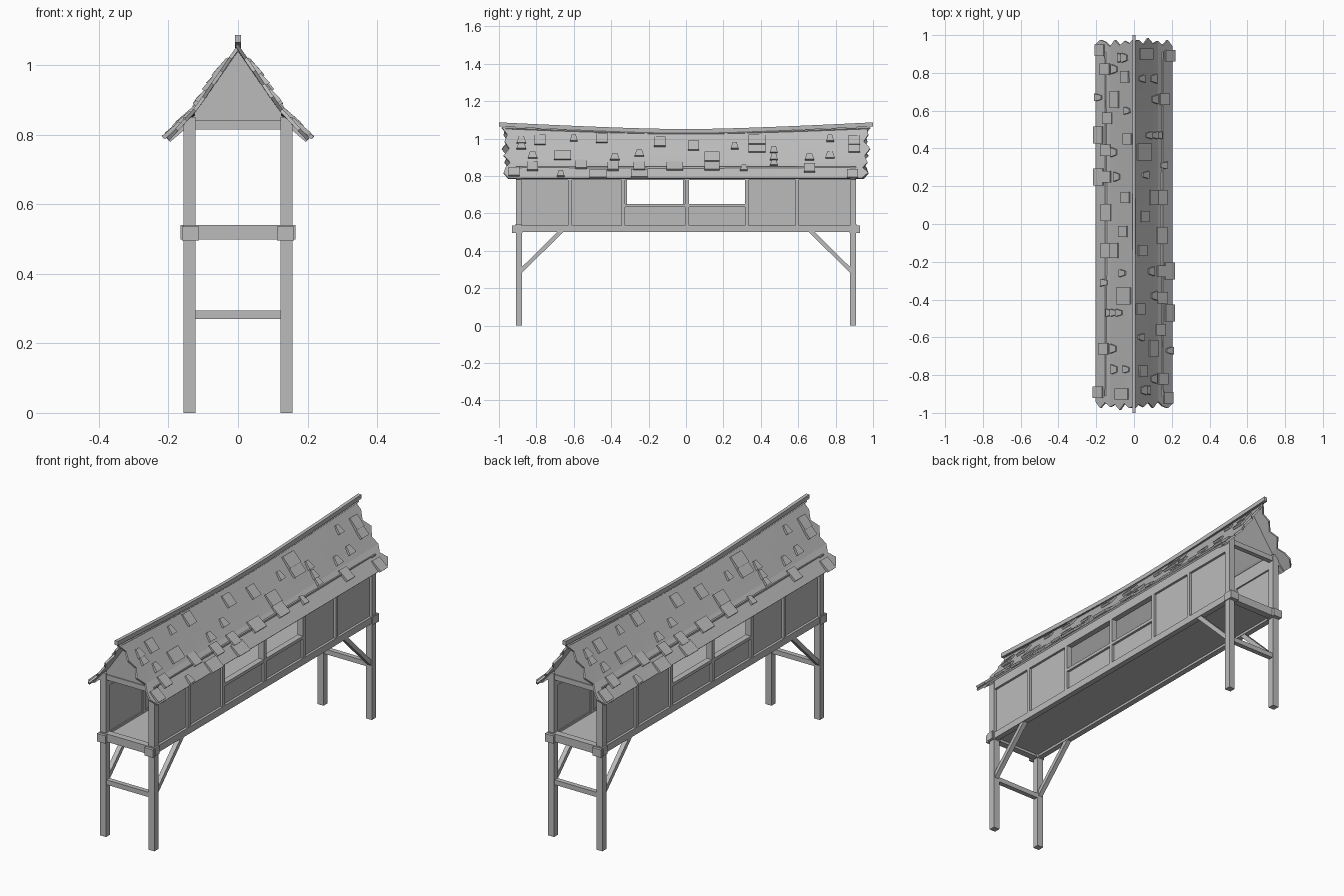
import bpy
import bmesh
import math
from mathutils import Matrix, Vector

old = bpy.data.objects.get("Cube")
if old:
    bpy.data.objects.remove(old)

GREY = (0.5, 0.5, 0.5, 1)
mat = bpy.data.materials.new("plain grey")
mat.use_nodes = True
mat.diffuse_color = GREY
mat.node_tree.nodes["Principled BSDF"].inputs["Base Color"].default_value = GREY

TURN = Matrix.Rotation(math.pi, 4, "Z")


def finish(name, bm, turned=True):
    """Make an object, with a second copy turned half round if wanted."""
    bmesh.ops.recalc_face_normals(bm, faces=bm.faces)
    mesh = bpy.data.meshes.new(name)
    bm.to_mesh(mesh)
    bm.free()
    mesh.materials.append(mat)
    made = []
    for tag, matrix in (("", Matrix()), ("_opposite", TURN))[:2 if turned else 1]:
        obj = bpy.data.objects.new(name + tag, mesh)
        obj.matrix_world = matrix
        bpy.context.collection.objects.link(obj)
        made.append(obj)
    return made


def add_box(bm, x, y, z):
    """Box from three (low, high) ranges."""
    sides = Vector([b - a for a, b in (x, y, z)])
    centre = Vector([(a + b) / 2 for a, b in (x, y, z)])
    bmesh.ops.create_cube(bm, size=1, matrix=Matrix.LocRotScale(centre, None, sides))


def add_strut(bm, a, b, width, depth):
    """Square timber from point a to point b."""
    a, b = Vector(a), Vector(b)
    turn = (b - a).to_track_quat("Z", "X")
    size = Vector((width, depth, (b - a).length))
    bmesh.ops.create_cube(bm, size=1, matrix=Matrix.LocRotScale((a + b) / 2, turn, size))


def boxes(name, ranges, turned=True):
    bm = bmesh.new()
    for r in ranges:
        add_box(bm, *r)
    finish(name, bm, turned)


# Roof shape: a sagging ridge and flared eaves
RIDGE, EAVE, HALF = 1.06, 0.79, 0.205
BREAK_X, BREAK_Z = 0.125, 0.877


def sag(y):
    return 0.028 * (1 - max(0, (abs(y) - 0.1) / 0.87) ** 1.3)


def roof_z(x, y):
    if x < BREAK_X:
        z = RIDGE + (BREAK_Z - RIDGE) * x / BREAK_X
    else:
        z = BREAK_Z + (EAVE - BREAK_Z) * (x - BREAK_X) / (HALF - BREAK_X)
    return z - sag(y) * (z - EAVE) / (RIDGE - EAVE)


def x_at_height(h, y):
    return next(i / 1000 for i in range(206) if roof_z(i / 1000, y) <= h or i == 205)


# Posts with joint blocks
ends = (-0.91, -0.877), (0.877, 0.91)
boxes("post", [((0.122, 0.156), e, (0, 0.85)) for e in ends])
boxes("joint_block", [((0.112, 0.161), e, (0.495, 0.536))
                      for e in ((-0.93, -0.875), (0.875, 0.93))])

# Floor frame, floor and leg cross bars
boxes("floor", [((-0.14, 0.14), (-0.9, 0.9), (0.512, 0.524))], False)
boxes("side_beam", [((0.125, 0.154), (-0.91, 0.91), (0.5, 0.535))])
boxes("end_beam", [((-0.157, 0.165), (-0.915, -0.88), (0.499, 0.54))])
boxes("leg_cross_bar", [((-0.13, 0.13), (-0.905, -0.88), (0.27, 0.295))])
boxes("gable_tie_beam", [((-0.13, 0.13), (-0.905, -0.88), (0.815, 0.842))])

# Leg braces
bm = bmesh.new()
for s in (-1, 1):
    add_strut(bm, (0.139, s * 0.9, 0.275), (0.139, s * 0.66, 0.512), 0.022, 0.024)
finish("leg_brace", bm)

# Wall boards, leaving the window openings clear
wall = (0.13, 0.141)
boxes("wall_panel", [(wall, (-0.89, -0.33), (0.53, 0.84)),
                     (wall, (0.325, 0.89), (0.53, 0.84)),
                     (wall, (-0.33, 0.325), (0.53, 0.645))])
boxes("wall_stud", [((0.122, 0.153), (y - 0.01, y + 0.01), (0.53, 0.85))
                    for y in (-0.62, -0.335, 0.005, 0.325, 0.595)])
boxes("window_sill", [((0.122, 0.153), (-0.33, 0.325), (0.634, 0.65))])
boxes("wall_plate", [((0.122, 0.153), (-0.9, 0.9), (0.778, 0.85))])

# Gable boards
bm = bmesh.new()
outline = [(-0.125, 0.83), (0.125, 0.83), (0.125, 0.865), (0, 1.045), (-0.125, 0.865)]
face = bm.faces.new([bm.verts.new((x, -0.9, z)) for x, z in outline])
grown = bmesh.ops.extrude_face_region(bm, geom=[face])["geom"]
bmesh.ops.translate(bm, vec=(0, 0.014, 0),
                    verts=[v for v in grown if isinstance(v, bmesh.types.BMVert)])
finish("gable_board", bm)

# Rafter tails under the eaves
bm = bmesh.new()
for s in (-1, 1):
    add_strut(bm, (0.14, s * 0.893, 0.835), (0.2, s * 0.893, 0.784), 0.014, 0.025)
finish("rafter_tail", bm)

# Roof slope with ragged ends
bm = bmesh.new()
ragged = (0.965, 0.975, 0.95, 0.985, 0.955, 0.97, 0.945, 0.975, 0.94)
rows = []
for i, end in enumerate(ragged):
    x = HALF * i / (len(ragged) - 1)
    stations = [-ragged[(i + 3) % len(ragged)]] + [k * 0.1 for k in range(-9, 10)] + [end]
    rows.append([bm.verts.new((x, y, roof_z(x, y))) for y in stations])
for a, b in zip(rows, rows[1:]):
    for j in range(len(a) - 1):
        bm.faces.new((a[j], b[j], b[j + 1], a[j + 1]))
for obj in finish("roof_slope", bm):
    solid = obj.modifiers.new("thickness", "SOLIDIFY")
    solid.thickness = 0.01
    solid.offset = -1

# Ridge beam following the sag
bm = bmesh.new()
rings = []
for k in range(-10, 11):
    y = k / 10
    top = 1.085 - sag(y) * 1.2
    corners = (-0.009, -0.022), (0.009, -0.022), (0.009, 0), (-0.009, 0)
    rings.append([bm.verts.new((x, y, top + z)) for x, z in corners])
for a, b in zip(rings, rings[1:]):
    for j in range(4):
        bm.faces.new((a[j - 1], a[j], b[j], b[j - 1]))
bm.faces.new(rings[0])
bm.faces.new(rings[-1])
finish("ridge_beam", bm, False)

# Loose shingles: position along the roof, height and width, in hundredths
shingles = [
    (-88, 99, 5), (-88, 96, 5), (-78, 99, 6), (-60, 100, 4), (-45, 100, 6),
    (-82, 91, 5), (-82, 85, 6), (-66, 91, 9), (-67, 81, 4), (-56, 86, 6),
    (-47, 81, 9), (-38, 90, 5), (-39, 85, 6), (-25, 92, 5), (-25, 85, 6),
    (-25, 81, 9), (-92, 82, 6), (-14, 98, 6), (4, 96, 6), (-6, 85, 9),
    (14, 90, 8), (14, 85, 8), (26, 96, 4), (31, 84, 4), (38, 99, 9),
    (38, 95, 9), (47, 94, 4), (47, 90, 4), (47, 87, 4), (66, 90, 5),
    (66, 84, 6), (77, 100, 4), (77, 91, 5), (90, 99, 6), (90, 95, 6), (89, 81, 6)]
bm = bmesh.new()
for y, h, w in shingles:
    y, h, w = y / 100, h / 100, w / 100
    length = 0.045 if w < 0.055 else 0.065
    x = x_at_height(h, y)
    down = Vector((0.02, 0, roof_z(x + 0.01, y) - roof_z(x - 0.01, y))).normalized()
    if x > HALF - 0.02:
        down = Vector((HALF - BREAK_X, 0, EAVE - BREAK_Z)).normalized()
    out = Vector((-down.z, 0, down.x))
    basis = Matrix((down, (0, 1, 0), out)).transposed().to_4x4()
    cube = bmesh.ops.create_cube(bm, size=1)["verts"]
    for v in cube:
        low = v.co.x > 0
        narrow = 0.55 if w < 0.055 and not low else 1
        lift = 0.014 if low else 0.007
        v.co = Vector((v.co.x * length, v.co.y * w * narrow,
                       lift if v.co.z > 0 else lift - 0.012))
    bmesh.ops.transform(bm, verts=cube,
                        matrix=Matrix.Translation((x, y, roof_z(x, y))) @ basis)
finish("loose_shingles", bm)
